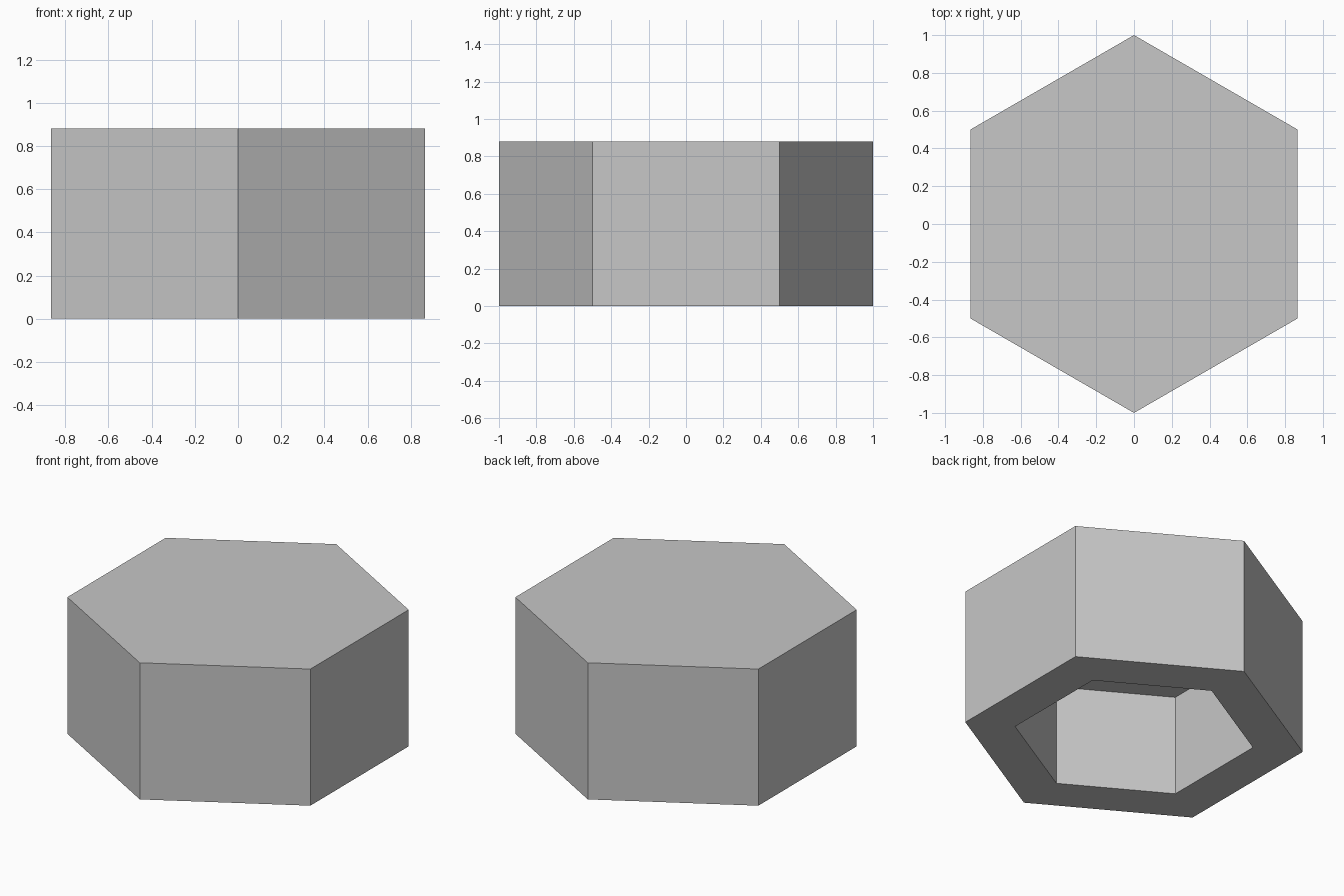
import bpy
import bmesh
import math

RADIUS = 1.0          # outer corner radius
POCKET_RADIUS = 0.705  # inner corner radius
HEIGHT = 0.88
POCKET_DEPTH = 0.65

cube = bpy.data.objects.get("Cube")
if cube:
    bpy.data.objects.remove(cube, do_unlink=True)

# Plain grey material
grey = bpy.data.materials.new("light_grey")
grey.use_nodes = True
colour = (0.57, 0.57, 0.57, 1)
grey.diffuse_color = colour
grey.node_tree.nodes["Principled BSDF"].inputs["Base Color"].default_value = colour


def hex_ring(bm, radius, z):
    """Six corners, with one pointing along the y axis."""
    angles = [math.radians(90 + 60 * i) for i in range(6)]
    return [bm.verts.new((radius * math.cos(a), radius * math.sin(a), z)) for a in angles]


def bridge(bm, lower, upper):
    for i in range(6):
        j = (i + 1) % 6
        bm.faces.new((lower[i], lower[j], upper[j], upper[i]))


# Hexagonal cap: closed top, outer wall, bottom rim and pocket open below
bm = bmesh.new()
top = hex_ring(bm, RADIUS, HEIGHT)
base = hex_ring(bm, RADIUS, 0)
rim = hex_ring(bm, POCKET_RADIUS, 0)
ceiling = hex_ring(bm, POCKET_RADIUS, POCKET_DEPTH)
bm.faces.new(top)
bridge(bm, base, top)
bridge(bm, rim, base)
bridge(bm, ceiling, rim)
bm.faces.new(ceiling)
bmesh.ops.recalc_face_normals(bm, faces=bm.faces)

mesh = bpy.data.meshes.new("hexagonal_cap")
bm.to_mesh(mesh)
bm.free()
mesh.materials.append(grey)
cap = bpy.data.objects.new("hexagonal_cap", mesh)
bpy.context.collection.objects.link(cap)
